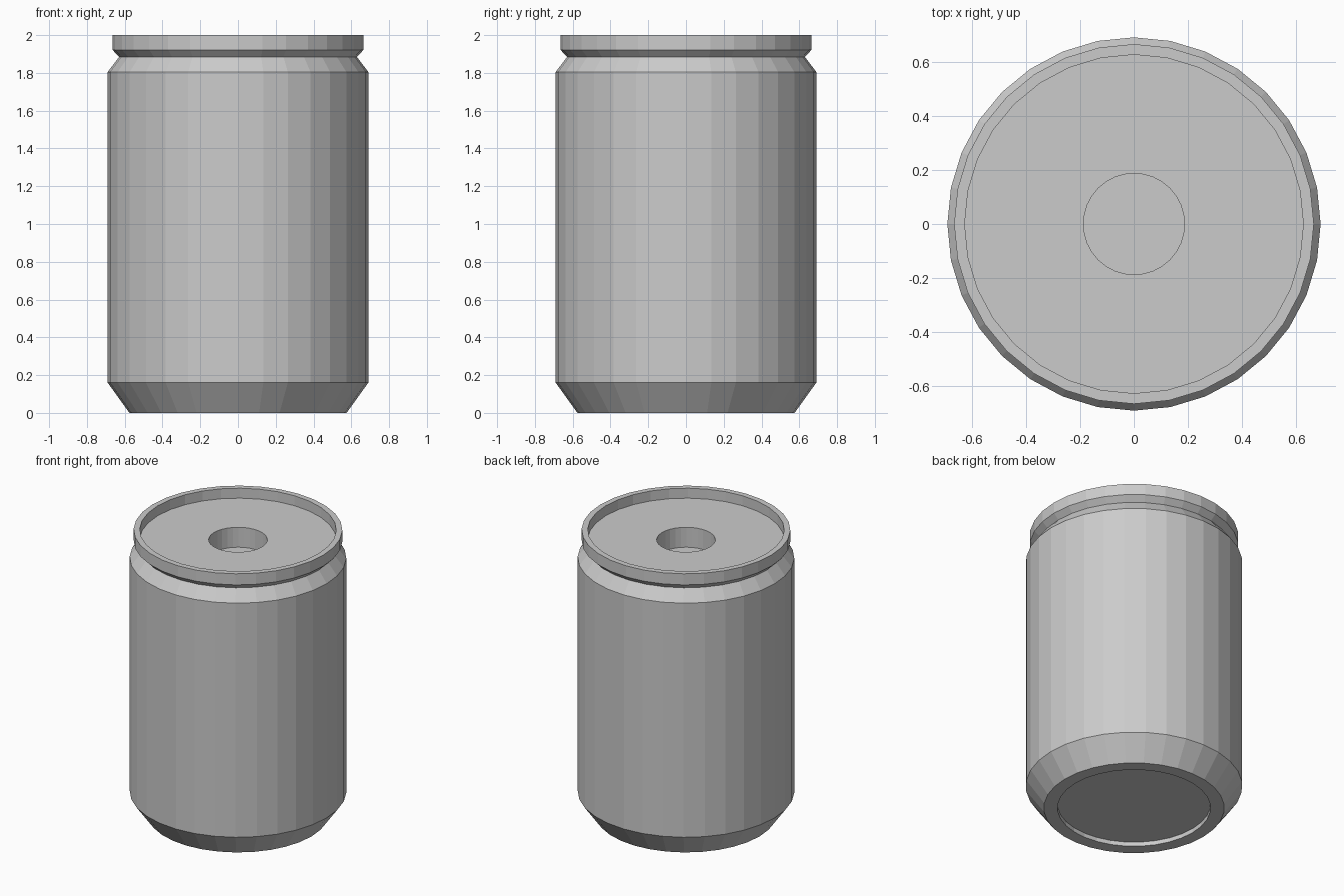
import bpy, bmesh
from math import cos, sin, tau

if "Cube" in bpy.data.objects:
    bpy.data.objects.remove(bpy.data.objects["Cube"])

SIDES = 32


def lathe(name, profile):
    """Revolve an (r, z) profile about z, capping both open ends."""
    bm = bmesh.new()
    rings = [[bm.verts.new((r * cos(tau * i / SIDES), r * sin(tau * i / SIDES), z))
              for i in range(SIDES)] for r, z in profile]
    for a, b in zip(rings, rings[1:]):
        for i in range(SIDES):
            j = (i + 1) % SIDES
            bm.faces.new((a[i], a[j], b[j], b[i]))
    bm.faces.new(rings[0][::-1])
    bm.faces.new(rings[-1])
    bmesh.ops.recalc_face_normals(bm, faces=bm.faces)
    mesh = bpy.data.meshes.new(name)
    bm.to_mesh(mesh)
    bm.free()
    obj = bpy.data.objects.new(name, mesh)
    bpy.context.collection.objects.link(obj)
    return obj


lathe("can", [
    # recessed base and foot ring
    (0.488, 0.03), (0.488, 0.0), (0.575, 0.0),
    # body and shoulder
    (0.69, 0.16), (0.69, 1.805), (0.629, 1.885),
    # top rim
    (0.665, 1.922), (0.665, 2.0), (0.626, 2.0),
    # sunken lid with central well
    (0.626, 1.93), (0.187, 1.93), (0.187, 1.79),
])
